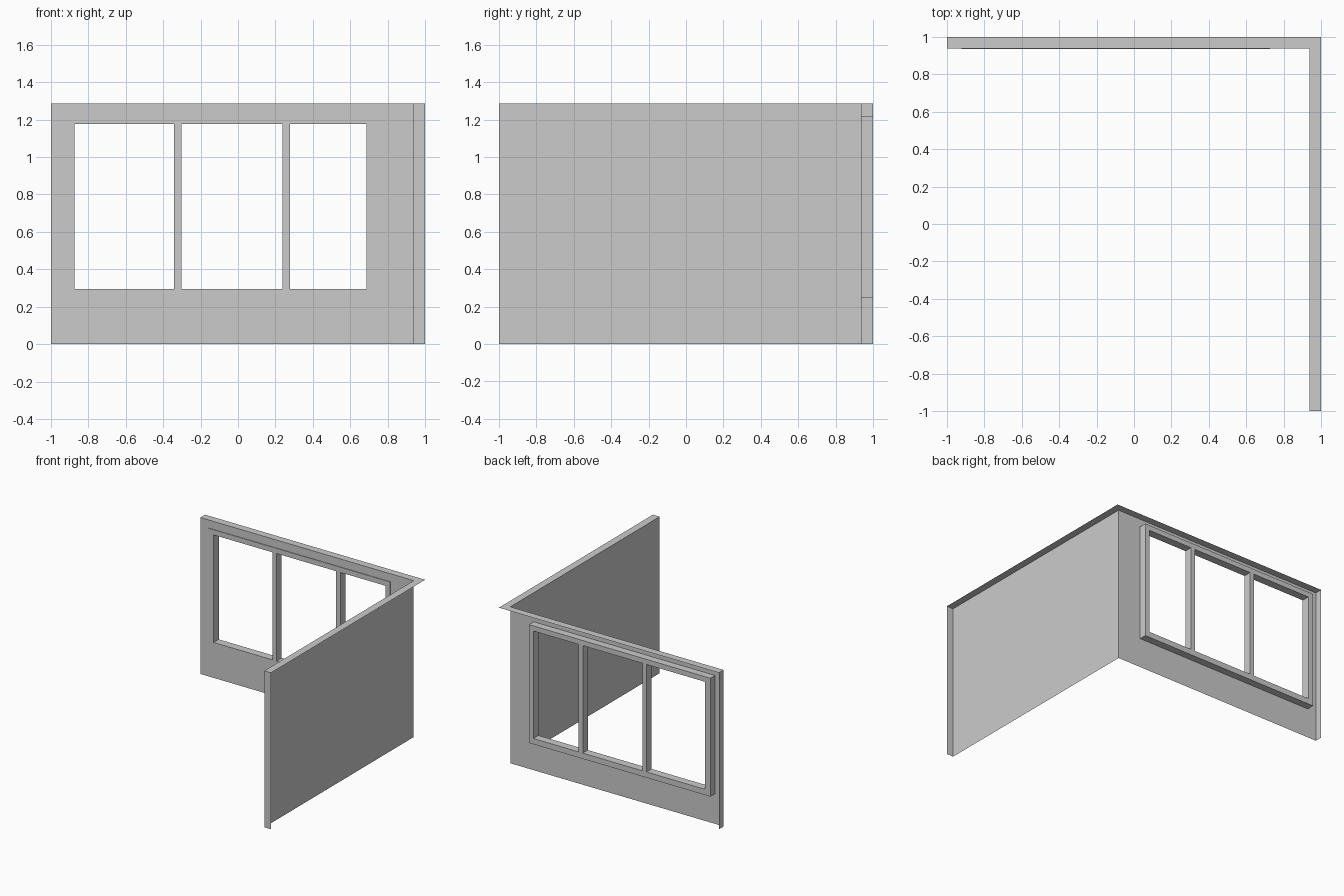
import bpy, bmesh
from mathutils import Vector

if "Cube" in bpy.data.objects:
    bpy.data.objects.remove(bpy.data.objects["Cube"])

H = 1.285        # wall height
IN = 0.939       # inner wall plane (outer limit is 1.0)
FRAME_Y = 0.934  # frame stands slightly proud of the inner wall


def finish(name, bm):
    bmesh.ops.remove_doubles(bm, verts=bm.verts, dist=1e-5)
    mesh = bpy.data.meshes.new(name)
    bm.to_mesh(mesh)
    bm.free()
    obj = bpy.data.objects.new(name, mesh)
    bpy.context.collection.objects.link(obj)
    return obj


def face(bm, *pts):
    return bm.faces.new([bm.verts.new(p) for p in pts])


def lattice(bm, xs, zs, y, holes):
    """Upright grid of quads facing -y, leaving out the hole cells."""
    for i in range(len(xs) - 1):
        for k in range(len(zs) - 1):
            if (i, k) not in holes:
                face(bm, (xs[i], y, zs[k]), (xs[i + 1], y, zs[k]),
                     (xs[i + 1], y, zs[k + 1]), (xs[i], y, zs[k + 1]))


# Back wall: single inner sheet with the window opening, plus its end strip
bm = bmesh.new()
lattice(bm, [-1, -0.921, 0.728, IN], [0, 0.247, 1.219, H], IN, {(1, 1)})
face(bm, (-1, 1, 0), (-1, IN, 0), (-1, IN, H), (-1, 1, H))
finish("back_wall", bm)

# Side wall: single inner sheet facing the room, plus its end strip
bm = bmesh.new()
face(bm, (IN, IN, 0), (IN, -1, 0), (IN, -1, H), (IN, IN, H))
face(bm, (IN, -1, 0), (1, -1, 0), (1, -1, H), (IN, -1, H))
finish("side_wall", bm)

# L-shaped top strip with a mitred corner
bm = bmesh.new()
face(bm, (-1, IN, H), (IN, IN, H), (1, 1, H), (-1, 1, H))
face(bm, (IN, -1, H), (1, -1, H), (1, 1, H), (IN, IN, H))
finish("wall_top", bm)

# Window frame: three-light lattice extruded through the wall depth
bm = bmesh.new()
lattice(bm, [-0.921, -0.875, -0.341, -0.303, 0.238, 0.278, 0.686, 0.728],
        [0.247, 0.294, 1.177, 1.219], FRAME_Y, {(1, 1), (3, 1), (5, 1)})
bmesh.ops.remove_doubles(bm, verts=bm.verts, dist=1e-5)
front = bm.faces[:]
ext = bmesh.ops.extrude_face_region(bm, geom=front, use_keep_orig=True)
bmesh.ops.translate(bm, vec=Vector((0, 1 - FRAME_Y, 0)),
                    verts=[g for g in ext["geom"] if isinstance(g, bmesh.types.BMVert)])
bmesh.ops.recalc_face_normals(bm, faces=bm.faces)
finish("window_frame", bm)
